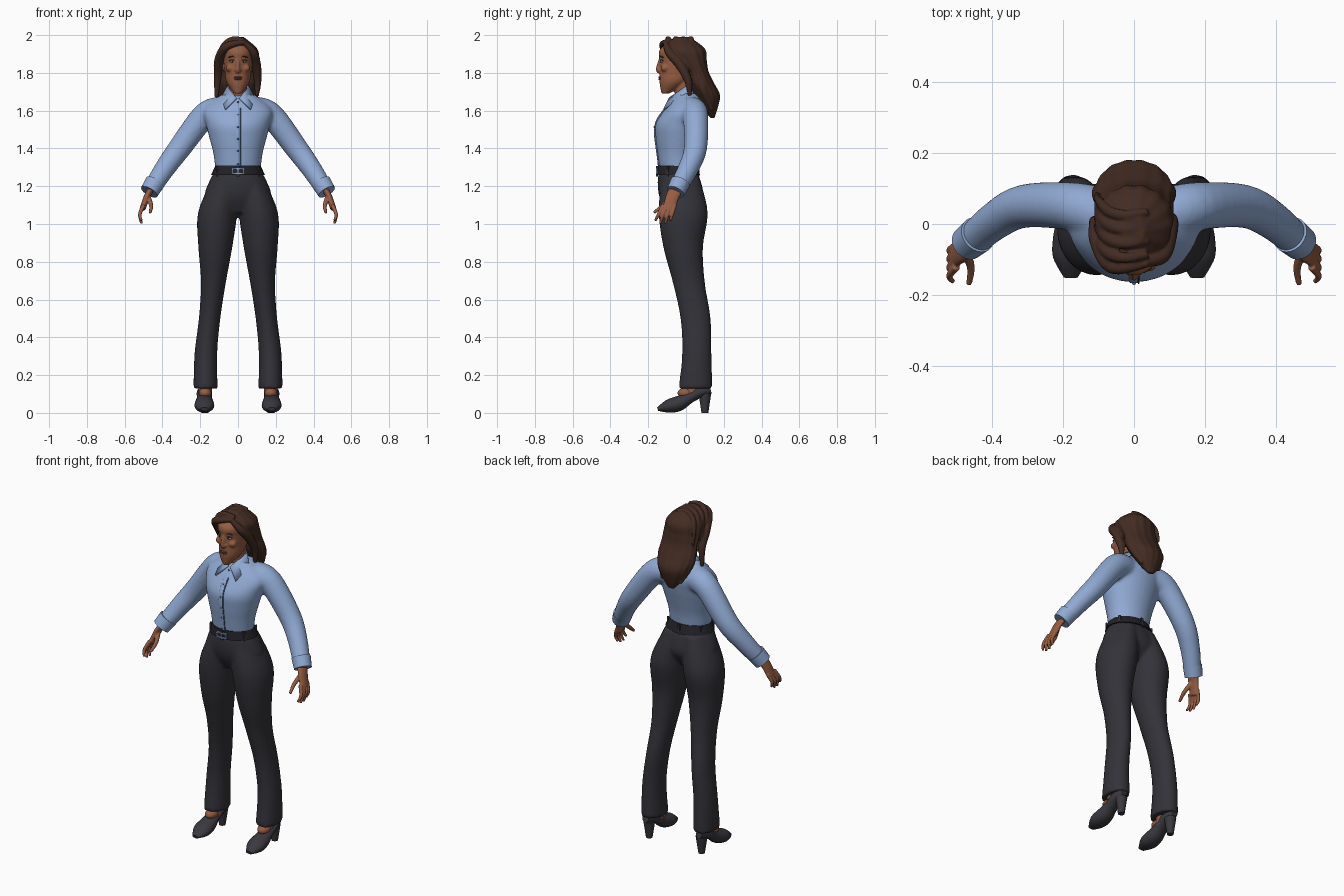
import bpy, bmesh, math
from mathutils import Vector, Matrix

cube = bpy.data.objects.get("Cube")
if cube:
    bpy.data.objects.remove(cube, do_unlink=True)


def material(name, red, green, blue):
    mat = bpy.data.materials.new(name)
    mat.use_nodes = True
    mat.diffuse_color = (red, green, blue, 1)
    shader = mat.node_tree.nodes["Principled BSDF"]
    shader.inputs["Base Color"].default_value = mat.diffuse_color
    shader.inputs["Roughness"].default_value = .8
    return mat


SHIRT = material("light blue cloth", .28, .4, .65)
SEAM = material("seam blue", .1, .16, .3)
TROUSERS = material("charcoal cloth", .033, .032, .04)
LEATHER = material("black leather", .015, .015, .02)
SHOE = material("dark shoe", .04, .04, .05)
SKIN = material("brown skin", .3, .11, .055)
LIPS = material("lips", .2, .06, .04)
HAIR = material("dark brown hair", .055, .025, .016)
EYE = material("eye white", .45, .43, .42)
IRIS = material("iris", .02, .015, .015)

SIDES = {"left": 1, "right": -1}
FACING, UPWARD, SIDEWAYS = Vector((0, 1, 0)), Vector((0, 0, 1)), Vector((1, 0, 0))


def stack(bottom, top, widths, fronts, backs, offsets=None):
    """Evenly spaced level sections from half widths and front and back edges."""
    last = len(widths) - 1
    offsets = offsets or [0] * len(widths)
    return [(offsets[i], (fronts[i] + backs[i]) / 2, bottom + (top - bottom) * i / last,
             widths[i], (backs[i] - fronts[i]) / 2) for i in range(last + 1)]


def flip(points, side):
    return [(p[0] * side, *p[1:]) for p in points]


def smooth_path(points, steps=5):
    """Smooth curve through all points (Catmull-Rom), whatever their dimension."""
    pts = [Vector(p) for p in points]
    path = []
    for i in range(len(pts) - 1):
        start, end = pts[i], pts[i + 1]
        leave = (end - pts[max(i - 1, 0)]) / 2
        arrive = (pts[min(i + 2, len(pts) - 1)] - start) / 2
        for k in range(steps):
            t = k / steps
            ease = t * t * (3 - 2 * t)
            path.append(start + (end - start) * ease + leave * t * (1 - t) ** 2 - arrive * t * t * (1 - t))
    return path + [pts[-1]]


def sweep(bm, sections, ref=None, count=24, ripple=0):
    """Skin ellipses (x, y, z, a, b): level ones, or square to the path when ref is given."""
    path = smooth_path(sections)
    rings = []
    for i, section in enumerate(path):
        centre, across, along = Vector(section[:3]), SIDEWAYS, FACING
        if ref:
            ahead, behind = path[min(i + 1, len(path) - 1)], path[max(i - 1, 0)]
            tangent = Vector((ahead - behind)[:3]).normalized()
            across = tangent.cross(ref).normalized()
            along = across.cross(tangent)
        ring = []
        for k in range(count):
            angle = math.tau * k / count
            grow = 1 + ripple * math.cos(angle * 14)
            ring.append(bm.verts.new(centre + across * math.cos(angle) * section[3] * grow
                                     + along * math.sin(angle) * section[4] * grow))
        rings.append(ring)
    for low, high in zip(rings, rings[1:]):
        for k in range(count):
            nxt = (k + 1) % count
            bm.faces.new((low[k], low[nxt], high[nxt], high[k]))
    bm.faces.new(rings[0])
    bm.faces.new(rings[-1])


def tube(bm, points, start, end, ref=FACING, flat=1, swell=0, count=16):
    """Tapered tube whose radius runs from start to end, swelling in the middle."""
    sections = []
    for i, point in enumerate(points):
        t = i / (len(points) - 1)
        radius = start + (end - start) * t + swell * math.sin(math.pi * t)
        sections.append((*point, radius, radius * flat))
    sweep(bm, sections, ref, count)


def ball(bm, place, size):
    bmesh.ops.create_uvsphere(bm, u_segments=20, v_segments=12, radius=1,
                              matrix=Matrix.Translation(place) @ Matrix.Diagonal((*size, 1)))


def box(bm, place, size, turn=0):
    bmesh.ops.create_cube(bm, size=1, matrix=Matrix.Translation(place) @ Matrix.Rotation(turn, 4, 'Z')
                          @ Matrix.Diagonal((*size, 1)))


def finish(name, bm, mat, voxel=0, relax=4):
    """Make the object; a voxel size fuses overlapping pieces into one skin."""
    bmesh.ops.recalc_face_normals(bm, faces=bm.faces)
    mesh = bpy.data.meshes.new(name)
    bm.to_mesh(mesh)
    bm.free()
    mesh.materials.append(mat)
    mesh.shade_smooth()
    mesh.set_sharp_from_angle(angle=math.radians(45))
    ob = bpy.data.objects.new(name, mesh)
    bpy.context.collection.objects.link(ob)
    if voxel:
        fuse = ob.modifiers.new("fuse", 'REMESH')
        fuse.mode, fuse.voxel_size, fuse.use_smooth_shade = 'VOXEL', voxel, True
        soften = ob.modifiers.new("soften", 'SMOOTH')
        soften.factor, soften.iterations = .5, relax
    return ob


# Shirt body and sleeves
torso = stack(1.29, 1.69, [.12, .13, .15, .17, .18, .08], [-.14, -.15, -.16, -.16, -.11, -.05],
              [.05, .06, .08, .1, .11, .07])
sleeve = [(.1, .03, 1.6), (.18, .05, 1.57), (.31, .05, 1.4), (.39, .01, 1.29), (.46, -.05, 1.18)]
bm = bmesh.new()
sweep(bm, torso, count=32)
for side in SIDES.values():
    tube(bm, flip(sleeve, side), .075, .047, count=24)
finish("shirt", bm, SHIRT, .01)

# Button strip, seam and buttons follow the chest
chest = [Vector((0, s[1] - s[4], s[2])) for s in smooth_path(torso)][:-3]
bm = bmesh.new()
tube(bm, chest[::4], .014, .014, flat=.3)
finish("button_strip", bm, SHIRT)
bm = bmesh.new()
tube(bm, [p + SIDEWAYS * .013 for p in chest[::4]], .003, .003, flat=2)
finish("strip_seam", bm, SEAM)
bm = bmesh.new()
for p in chest[2::4]:
    ball(bm, p - FACING * .004, (.005, .004, .005))
finish("buttons", bm, SEAM)

# Cuffs and collar flaps
flap = [(.01, -.09, 1.67), (.07, -.12, 1.61), (.09, -.02, 1.67), (.06, 0, 1.73), (0, .09, 1.69), (0, .07, 1.74)]
for label, side in SIDES.items():
    bm = bmesh.new()
    tube(bm, flip([(.44, -.03, 1.22), (.47, -.055, 1.17)], side), .053, .049, count=24)
    finish(label + "_cuff", bm, SHIRT)
    bm = bmesh.new()
    corners = [bm.verts.new(p) for p in flip(flap, side)]
    bm.faces.new(corners[:4])
    bm.faces.new([corners[i] for i in (3, 2, 4, 5)])
    collar = finish(label + "_collar", bm, SHIRT)
    collar.modifiers.new("cloth", 'SOLIDIFY').thickness = .01

# Trousers: pelvis and legs fused
leg = stack(.13, 1.25, [.064, .06, .057, .066, .09, .104, .07], [-.04, -.02, -.03, -.07, -.12, -.145, -.13],
            [.14, .135, .13, .1, .09, .115, .07], [.172, .17, .15, .13, .12, .107, .06])
bm = bmesh.new()
sweep(bm, stack(1.06, 1.3, [.06, .17, .155, .11], [-.1, -.14, -.15, -.14], [.04, .09, .08, .05]), count=32)
for side in SIDES.values():
    sweep(bm, flip(leg, side))
finish("trousers", bm, TROUSERS, .01)

# Belt with loops and buckle
bm = bmesh.new()
sweep(bm, stack(1.26, 1.31, [.142, .12], [-.155, -.147], [.075, .055]), count=40)
finish("belt", bm, LEATHER)
bm = bmesh.new()
for i in range(6):
    angle = math.tau * (i + .5) / 6
    box(bm, (.13 * math.cos(angle), .11 * math.sin(angle) - .043, 1.28), (.01, .014, .055), angle)
finish("belt_loops", bm, TROUSERS)
bm = bmesh.new()
for step in (-1, 0, 1):
    box(bm, (.03 * step, -.155, 1.28), (.007, .01, .03))
    if step:
        box(bm, (0, -.155, 1.28 + .013 * step), (.066, .01, .007))
finish("buckle", bm, SHIRT)

# Feet, heeled shoes and hands
shoe = [(x, z, y, a, b) for x, y, z, a, b in
        stack(-.15, .13, [.02, .05, .05, .04, .04, .02], [.01, 0, .01, .05, .08, .1],
              [.03, .07, .09, .11, .14, .15], [.178] * 6)]
for label, side in SIDES.items():
    bm = bmesh.new()
    tube(bm, flip([(.174, .03, .08), (.174, .05, .25)], side), .035, .04)
    ball(bm, (.174 * side, 0, .105), (.034, .045, .028))
    finish(label + "_foot", bm, SKIN)
    bm = bmesh.new()
    sweep(bm, flip(shoe, side), UPWARD)
    tube(bm, flip([(.174, .1, 0), (.174, .1, .1)], side), .018, .033)
    finish(label + "_shoe", bm, SHOE)
    bm = bmesh.new()
    tube(bm, flip([(.45, -.04, 1.2), (.48, -.07, 1.15), (.505, -.09, 1.08)], side), .018, .016, flat=2.1)
    for finger in range(4):
        fan = finger - 1.5
        tube(bm, flip([(.5, .02 * fan - .09, 1.1), (.52, .024 * fan - .11, 1.05),
                       (.51, .027 * fan - .122, 1 + .008 * fan * fan)], side), .012, .007)
    tube(bm, flip([(.48, -.07, 1.15), (.46, -.12, 1.1), (.465, -.17, 1.06)], side), .015, .008, SIDEWAYS)
    finish(label + "_hand", bm, SKIN, .004, 3)

# Head, neck, nose and ears
bm = bmesh.new()
sweep(bm, stack(1.69, 1.98, [.02, .06, .07, .077, .077, .03], [-.13, -.14, -.14, -.14, -.14, -.07],
                [-.09, .01, .06, .08, .08, .03]), count=32)
sweep(bm, stack(1.6, 1.79, [.06, .05, .05], [-.05, -.06, -.06], [.06, .05, .05]))
tube(bm, [(0, -.135, 1.88), (0, -.143, 1.85), (0, -.15, 1.82), (0, -.14, 1.805)], .007, .012)
for side in SIDES.values():
    ball(bm, (side * .012, -.14, 1.815), (.008, .01, .007))
    ball(bm, (side * .076, -.01, 1.84), (.01, .018, .03))
    ball(bm, (side * .043, -.11, 1.825), (.022, .024, .02))
finish("head", bm, SKIN, .005)

# Eyes, brows and lips
for label, side in SIDES.items():
    bm = bmesh.new()
    ball(bm, (side * .03, -.127, 1.86), (.014, .007, .006))
    finish(label + "_eye", bm, EYE)
    bm = bmesh.new()
    ball(bm, (side * .03, -.13, 1.86), (.006, .006, .006))
    arch = [(.014, -.134, 1.864), (.03, -.132, 1.87), (.048, -.122, 1.864)]
    tube(bm, flip(arch, side), .002, .002, flat=1.5)
    finish(label + "_iris_and_lashes", bm, IRIS)
    bm = bmesh.new()
    tube(bm, [Vector(p) + UPWARD * .018 for p in flip(arch, side)], .004, .003, flat=1.5)
    finish(label + "_eyebrow", bm, HAIR)
bm = bmesh.new()
for z in (1.776, 1.767):
    ball(bm, (0, -.138, z), (.022, .009, .005))
finish("lips", bm, LIPS)

# Hair: long back mass, side-swept front locks, crown waves and back strands
bm = bmesh.new()
sweep(bm, stack(1.56, 1.99, [.02, .07, .1, .115, .11, .11, .1, .03],
                [.13, .08, .04, .01, 0, -.06, -.11, -.06], [.15, .17, .18, .15, .12, .11, .1, .02]),
      count=112, ripple=.018)
right_lock = [(.04, -.11, 1.965), (-.06, -.12, 1.94), (-.1, -.05, 1.87), (-.107, 0, 1.78), (-.115, .01, 1.67)]
left_lock = [(.03, -.11, 1.965), (.08, -.09, 1.91), (.097, -.03, 1.84), (.104, .01, 1.76), (.1, .02, 1.68)]
for lock in (right_lock, left_lock):
    tube(bm, lock, .012, .01, swell=.014)
for i in range(4):
    y = .04 * i - .085
    tube(bm, [(.04, y, 1.975), (-.02, y - .01, 1.983), (-.07, y, 1.957), (-.1, y + .03, 1.9), (-.105, y + .05, 1.82)],
         .008, .006, flat=1.3, swell=.005)
for side in SIDES.values():
    tube(bm, flip([(.07, .06, 1.82), (.095, .09, 1.72), (.06, .14, 1.6)], side), .025, .008, swell=.008)
finish("hair", bm, HAIR, .005, 2)
